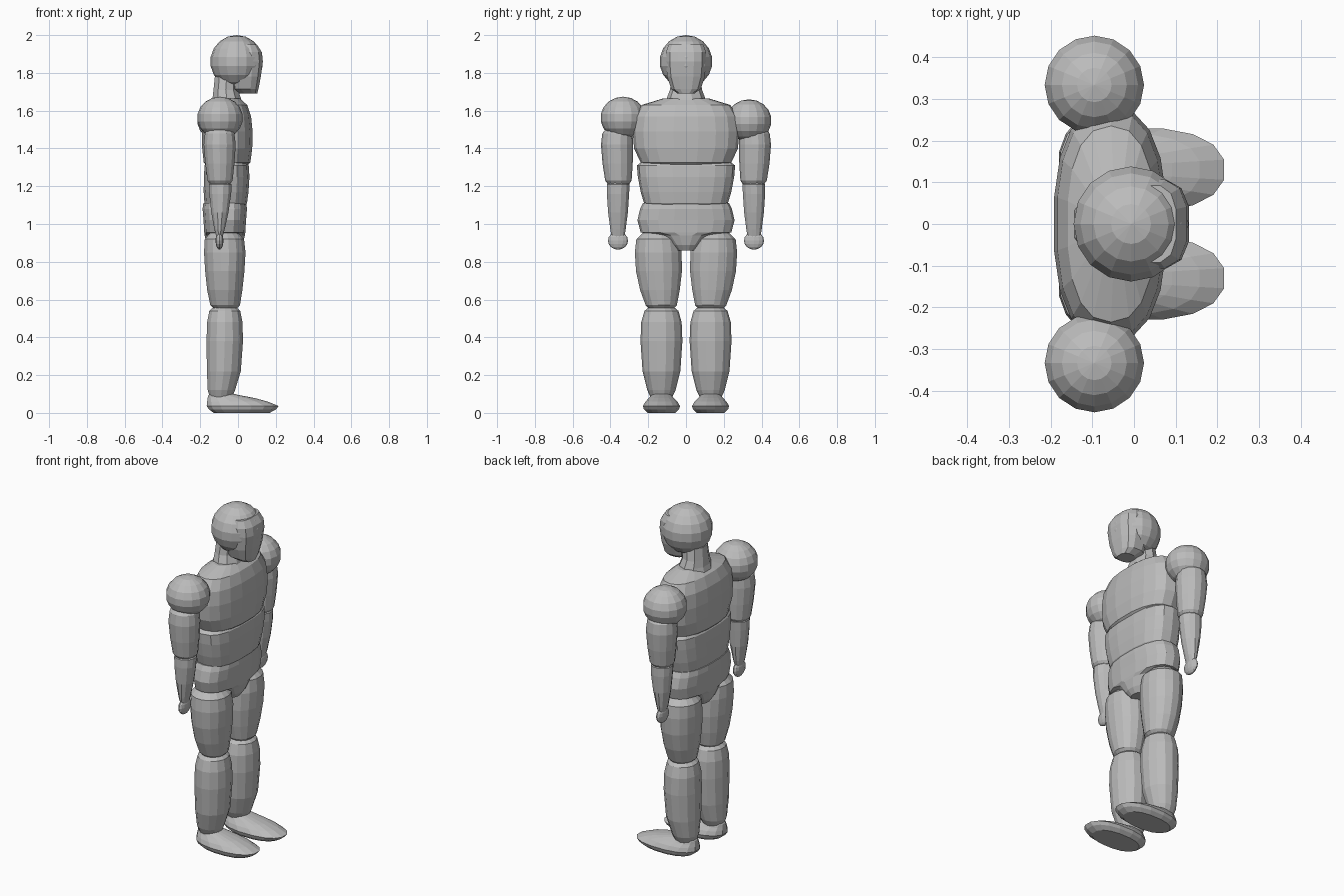
import bpy, bmesh, math

grey = bpy.data.materials.new("plain grey")
grey.diffuse_color = (0.5, 0.5, 0.5, 1)


def finish(name, bm):
    bmesh.ops.recalc_face_normals(bm, faces=bm.faces)
    me = bpy.data.meshes.new(name)
    bm.to_mesh(me)
    bm.free()
    me.materials.append(grey)
    ob = bpy.data.objects.new(name, me)
    bpy.context.collection.objects.link(ob)
    return ob


def spow(v, p):
    return math.copysign(abs(v) ** (2 / p), v)


def loft(name, rings, n=14, p=2.0, side=1):
    """Stack of rounded rings, each (z, x centre, y centre, x radius, y radius)."""
    bm = bmesh.new()
    loops = []
    for z, cx, cy, rx, ry in rings:
        loops.append([bm.verts.new((
            cx + rx * spow(math.cos(2 * math.pi * (i + 0.5) / n), p),
            side * (cy + ry * spow(math.sin(2 * math.pi * (i + 0.5) / n), p)), z))
            for i in range(n)])
    for a, b in zip(loops, loops[1:]):
        for i in range(n):
            j = (i + 1) % n
            bm.faces.new((a[i], a[j], b[j], b[i]))
    bm.faces.new(loops[0])
    bm.faces.new(loops[-1])
    return finish(name, bm)


def ball(name, centre, radii, n=16, rings=9):
    bm = bmesh.new()
    bmesh.ops.create_uvsphere(bm, u_segments=n, v_segments=rings, radius=1)
    for v in bm.verts:
        v.co = [c + r * q for c, r, q in zip(centre, radii, v.co)]
    return finish(name, bm)


# Head: round skull with a slightly raised face mask reaching down to the chin
ball("head", (-0.007, 0, 1.86), (0.14, 0.14, 0.14))
loft("face_mask", [
    (1.69, 0.055, 0, 0.048, 0.045), (1.715, 0.04, 0, 0.07, 0.08),
    (1.78, 0.04, 0, 0.083, 0.102), (1.86, 0.04, 0, 0.094, 0.11),
    (1.91, 0.04, 0, 0.088, 0.109), (1.95, 0.04, 0, 0.062, 0.094)], n=12, p=2.8)
loft("neck", [
    (1.60, -0.06, 0, 0.10, 0.115), (1.67, -0.06, 0, 0.078, 0.10),
    (1.71, -0.065, 0, 0.068, 0.085), (1.78, -0.06, 0, 0.066, 0.075)], n=10)

# Torso
loft("chest", [
    (1.30, -0.06, 0, 0.10, 0.19), (1.325, -0.058, 0, 0.125, 0.24),
    (1.40, -0.057, 0, 0.134, 0.275), (1.49, -0.057, 0, 0.136, 0.282),
    (1.57, -0.057, 0, 0.128, 0.272), (1.63, -0.055, 0, 0.105, 0.235),
    (1.665, -0.05, 0, 0.06, 0.12)], n=18, p=2.4)
loft("abdomen", [
    (1.09, -0.065, 0, 0.10, 0.20), (1.11, -0.065, 0, 0.114, 0.222),
    (1.17, -0.063, 0, 0.12, 0.24), (1.25, -0.06, 0, 0.122, 0.255),
    (1.31, -0.06, 0, 0.118, 0.26), (1.34, -0.06, 0, 0.10, 0.22)], n=18, p=2.7)
loft("pelvis", [
    (0.86, -0.07, 0, 0.075, 0.055), (0.89, -0.07, 0, 0.095, 0.085),
    (0.94, -0.07, 0, 0.108, 0.14), (0.955, -0.07, 0, 0.11, 0.24),
    (1.02, -0.07, 0, 0.114, 0.257), (1.08, -0.07, 0, 0.119, 0.243),
    (1.11, -0.07, 0, 0.115, 0.228)], n=18, p=2.5)

for side, label in ((-1, "right"), (1, "left")):
    # Arms
    ball(label + "_shoulder", (-0.095, side * 0.333, 1.555 - side * 0.007),
         (0.121, 0.12, 0.112))
    loft(label + "_upper_arm", [
        (1.205, -0.095, 0.357, 0.05, 0.052), (1.23, -0.095, 0.358, 0.068, 0.07),
        (1.32, -0.096, 0.362, 0.079, 0.08), (1.42, -0.097, 0.365, 0.087, 0.085),
        (1.48, -0.097, 0.363, 0.08, 0.08), (1.52, -0.097, 0.36, 0.05, 0.05)],
        n=14, side=side)
    loft(label + "_forearm", [
        (0.935, -0.098, 0.36, 0.018, 0.035), (0.97, -0.098, 0.36, 0.028, 0.042),
        (1.06, -0.096, 0.36, 0.047, 0.054), (1.16, -0.094, 0.36, 0.06, 0.061),
        (1.21, -0.094, 0.358, 0.062, 0.062), (1.23, -0.094, 0.358, 0.045, 0.045)],
        n=12, side=side)
    ball(label + "_hand", (-0.098, side * 0.36, 0.912), (0.021, 0.053, 0.048), 12, 8)
    # Legs
    loft(label + "_thigh", [
        (0.55, -0.068, 0.13, 0.06, 0.065), (0.57, -0.068, 0.131, 0.08, 0.084),
        (0.65, -0.07, 0.138, 0.095, 0.107), (0.75, -0.07, 0.143, 0.106, 0.124),
        (0.85, -0.07, 0.147, 0.112, 0.126), (0.92, -0.072, 0.15, 0.106, 0.115),
        (0.97, -0.075, 0.15, 0.06, 0.06)], n=16, side=side)
    loft(label + "_shin", [
        (0.08, -0.09, 0.13, 0.06, 0.056), (0.12, -0.088, 0.13, 0.074, 0.075),
        (0.22, -0.075, 0.13, 0.092, 0.1), (0.38, -0.07, 0.13, 0.099, 0.111),
        (0.48, -0.07, 0.13, 0.096, 0.107), (0.54, -0.07, 0.13, 0.084, 0.09),
        (0.565, -0.07, 0.13, 0.055, 0.06)], n=14, side=side)
    loft(label + "_foot", [
        (0.0, 0.02, 0.13, 0.15, 0.075), (0.018, 0.023, 0.13, 0.18, 0.094),
        (0.036, 0.025, 0.13, 0.194, 0.1), (0.06, -0.003, 0.13, 0.163, 0.086),
        (0.078, -0.035, 0.13, 0.128, 0.068), (0.092, -0.07, 0.13, 0.09, 0.055),
        (0.102, -0.09, 0.13, 0.06, 0.045)], n=16, p=2.3, side=side)
